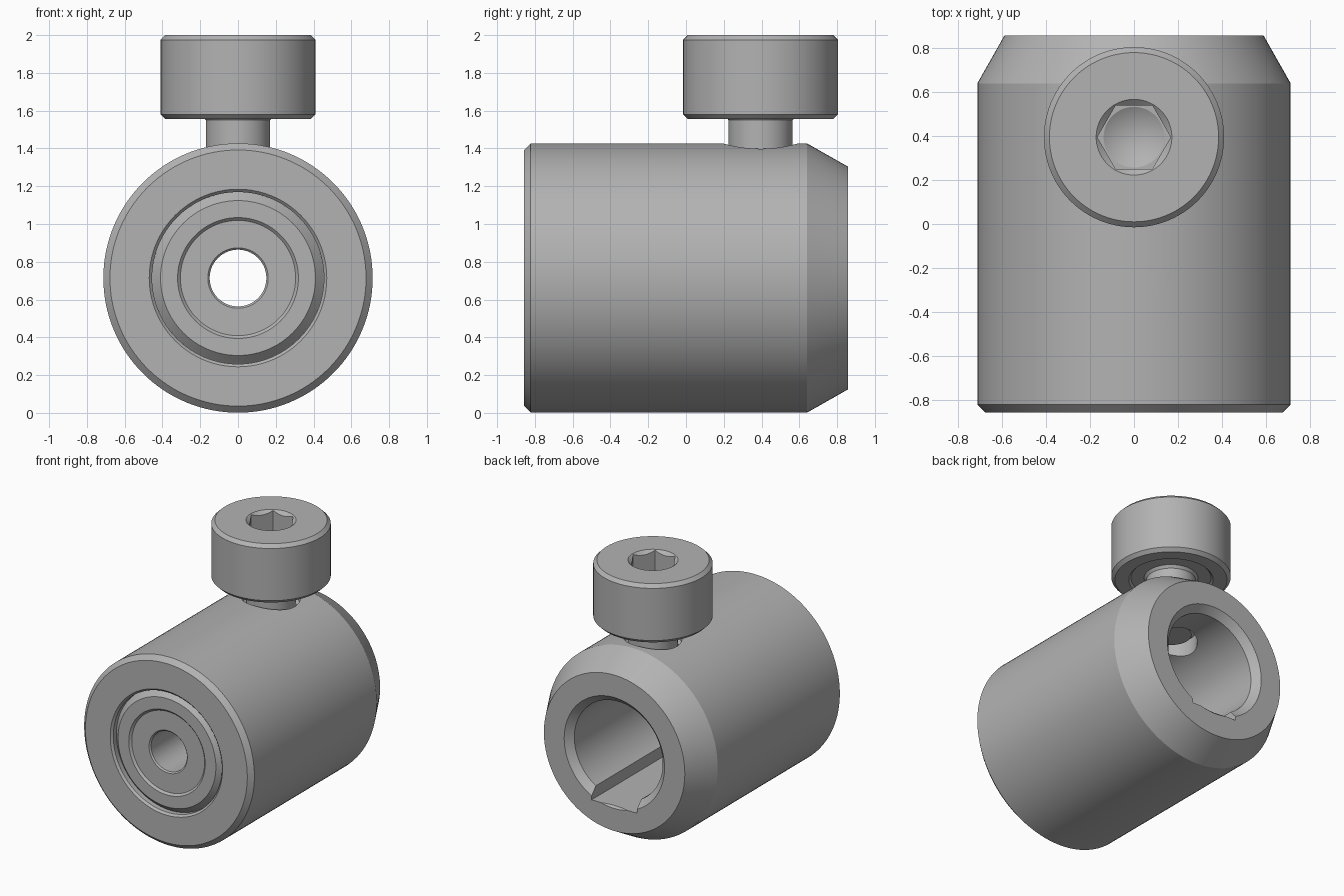
import bpy, bmesh, math
from mathutils import Matrix, Vector

if "Cube" in bpy.data.objects:
    bpy.data.objects.remove(bpy.data.objects["Cube"])

steel = bpy.data.materials.new("grey steel")
steel.use_nodes = True
GREY = (0.45, 0.45, 0.45, 1)
steel.diffuse_color = GREY
steel.node_tree.nodes["Principled BSDF"].inputs["Base Color"].default_value = GREY

AXIS_Z = 0.714      # height of the barrel axis
SCREW_Y = 0.395     # position of the clamp screw
ALONG_Y = Matrix.Translation((0, 0, AXIS_Z)) @ Matrix.Rotation(-math.pi / 2, 4, 'X')
AT_SCREW = Matrix.Translation((0, SCREW_Y, 0))


def finish_mesh(name, bm):
    bmesh.ops.recalc_face_normals(bm, faces=bm.faces)
    mesh = bpy.data.meshes.new(name)
    bm.to_mesh(mesh)
    bm.free()
    mesh.materials.append(steel)
    obj = bpy.data.objects.new(name, mesh)
    bpy.context.collection.objects.link(obj)
    return obj


def lathe(name, profile, matrix, sides=96):
    """Revolve a closed (radius, height) outline into a solid."""
    bm = bmesh.new()
    rings = []
    for i in range(sides):
        a = 2 * math.pi * i / sides
        rings.append([bm.verts.new(matrix @ Vector((r * math.cos(a), r * math.sin(a), h)))
                      for r, h in profile])
    n = len(profile)
    for i in range(sides):
        a, b = rings[i], rings[(i + 1) % sides]
        for j in range(n):
            k = (j + 1) % n
            if profile[j][0] or profile[k][0]:
                bm.faces.new((a[j], b[j], b[k], a[k]))
    bmesh.ops.remove_doubles(bm, verts=bm.verts, dist=1e-5)
    return finish_mesh(name, bm)


def box(name, low, high):
    bm = bmesh.new()
    bmesh.ops.create_cube(bm, size=1)
    low, high = Vector(low), Vector(high)
    for v in bm.verts:
        v.co = (low + high) / 2 + v.co * (high - low)
    return finish_mesh(name, bm)


def activate(obj):
    bpy.ops.object.select_all(action='DESELECT')
    obj.select_set(True)
    bpy.context.view_layer.objects.active = obj


def cut(obj, cutter):
    mod = obj.modifiers.new("cut", 'BOOLEAN')
    mod.operation = 'DIFFERENCE'
    mod.solver = 'EXACT'
    mod.object = cutter
    activate(obj)
    bpy.ops.object.modifier_apply(modifier=mod.name)
    bpy.data.objects.remove(cutter)


def smooth(obj):
    activate(obj)
    bpy.ops.object.shade_smooth_by_angle(angle=math.radians(22))


# Barrel: chamfered tube with a front seat and a deep rear bore
barrel = lathe("barrel", [
    (0.47, -0.857), (0.678, -0.857), (0.713, -0.822), (0.713, 0.64),
    (0.59, 0.857), (0.42, 0.857), (0.37, 0.807), (0.37, -0.35),
    (0.15, -0.35), (0.15, -0.7), (0.455, -0.7), (0.455, -0.842)], ALONG_Y, 128)

# Keyway in the bottom of the bore
cut(barrel, box("keyway_cutter", (-0.19, -0.3, AXIS_Z - 0.405), (0.19, 1, AXIS_Z - 0.1)))

# Countersunk hole for the clamp screw
cut(barrel, lathe("screw_hole_cutter", [
    (0, 0.85), (0.18, 0.85), (0.18, 1.34), (0.2, 1.36), (0.2, 1.6), (0, 1.6)], AT_SCREW))
smooth(barrel)

# Front insert: chamfered ring around a slightly sunken hub
smooth(lathe("front_insert", [
    (0.16, -0.835), (0.305, -0.835), (0.32, -0.85), (0.41, -0.85),
    (0.455, -0.805), (0.455, -0.7), (0.15, -0.7), (0.15, -0.825)], ALONG_Y))

# Clamp screw: head, recessed underside and shank
screw = lathe("clamp_screw", [
    (0, 2), (0.385, 2), (0.41, 1.975), (0.41, 1.58), (0.385, 1.555),
    (0.29, 1.555), (0.275, 1.57), (0.185, 1.57), (0.17, 1.55),
    (0.17, 1.15), (0.14, 1.12), (0, 1.12)], AT_SCREW)

# Hexagonal socket with a countersunk rim and a conical floor
cut(screw, lathe("hex_cutter", [(0, 1.78), (0.167, 1.78), (0.167, 2.1), (0, 2.1)], AT_SCREW, 6))
cut(screw, lathe("socket_cone_cutter", [
    (0, 1.7), (0.138, 1.78), (0.138, 1.97), (0.195, 2.02), (0, 2.02)], AT_SCREW))
smooth(screw)
